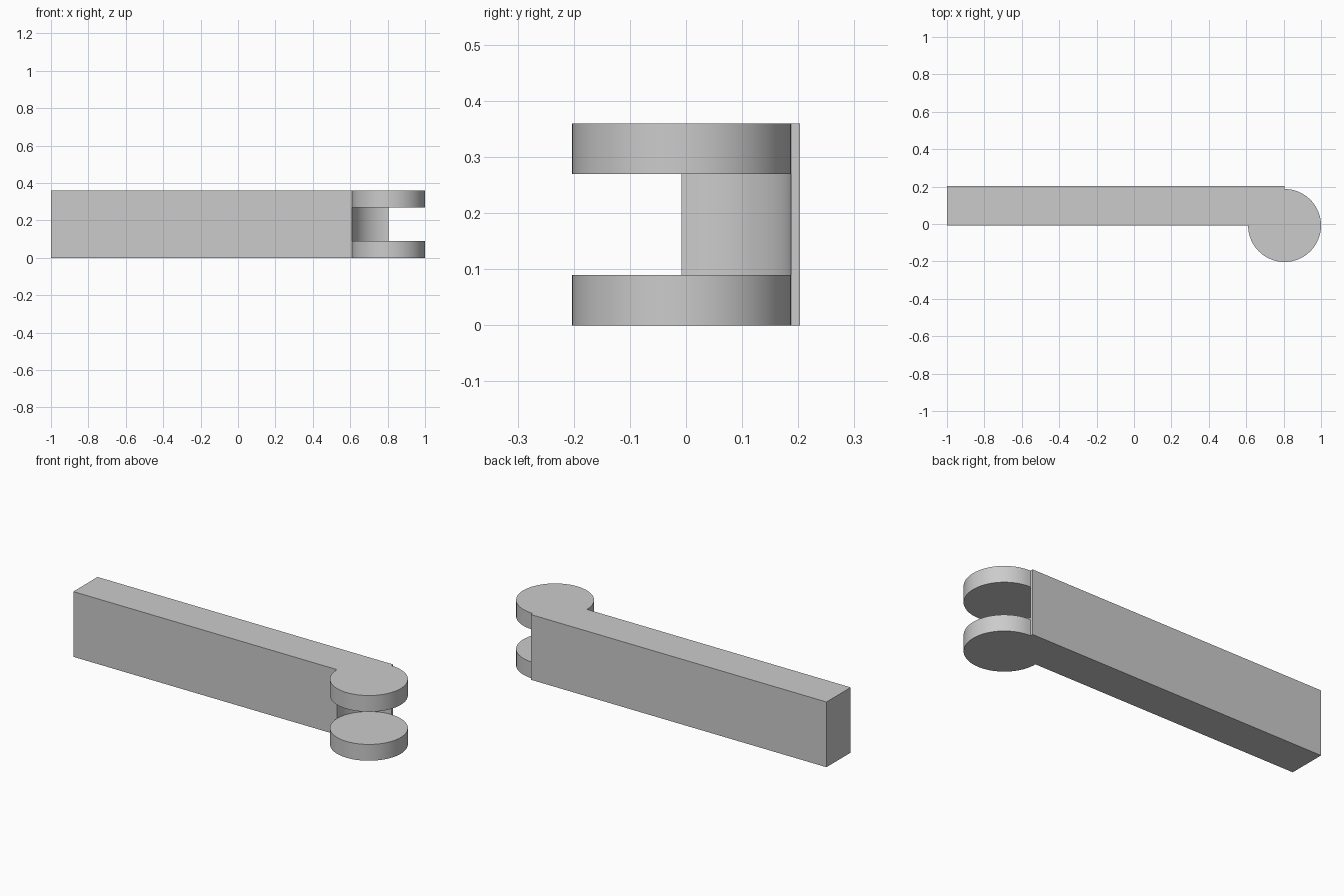
import bpy
from mathutils import Vector

default = bpy.data.objects.get("Cube")
if default:
    bpy.data.objects.remove(default, do_unlink=True)

HEIGHT, PLATE = 0.36, 0.09
PIVOT, RADIUS = (0.805, -0.008), 0.195
BACK = 0.203

# Single grey material
grey = bpy.data.materials.new("plain_grey")
grey.use_nodes = True
colour = (0.6, 0.6, 0.6, 1)
grey.diffuse_color = colour
grey.node_tree.nodes["Principled BSDF"].inputs["Base Color"].default_value = colour


def box(name, low, high):
    low, high = Vector(low), Vector(high)
    bpy.ops.mesh.primitive_cube_add(size=1, location=(low + high) / 2)
    obj = bpy.context.object
    obj.name = name
    obj.scale = high - low
    bpy.ops.object.transform_apply(location=True, scale=True)
    obj.data.materials.append(grey)
    return obj


def disc(name, bottom, top):
    bpy.ops.mesh.primitive_cylinder_add(
        vertices=64, radius=RADIUS, depth=top - bottom,
        location=(*PIVOT, (bottom + top) / 2))
    obj = bpy.context.object
    obj.name = name
    obj.data.materials.append(grey)
    return obj


def combine(target, tool, operation):
    mod = target.modifiers.new(operation.lower(), "BOOLEAN")
    mod.operation, mod.object, mod.solver = operation, tool, "EXACT"
    bpy.ops.object.select_all(action="DESELECT")
    target.select_set(True)
    bpy.context.view_layer.objects.active = target
    bpy.ops.object.modifier_apply(modifier=mod.name)
    bpy.data.objects.remove(tool, do_unlink=True)


# Long rectangular arm
arm = box("hinge_arm", (-1, PIVOT[1], 0), (PIVOT[0], BACK, HEIGHT))

# Rounded notch that clears the mating knuckle
combine(arm, disc("notch_cutter", PLATE, HEIGHT - PLATE), "DIFFERENCE")

# Lower and upper round knuckles, merged with the arm
for name, bottom in (("lower_knuckle", 0), ("upper_knuckle", HEIGHT - PLATE)):
    combine(arm, disc(name, bottom, bottom + PLATE), "UNION")

# Smooth the round sides, keep the edges crisp
bpy.ops.object.shade_smooth_by_angle()
